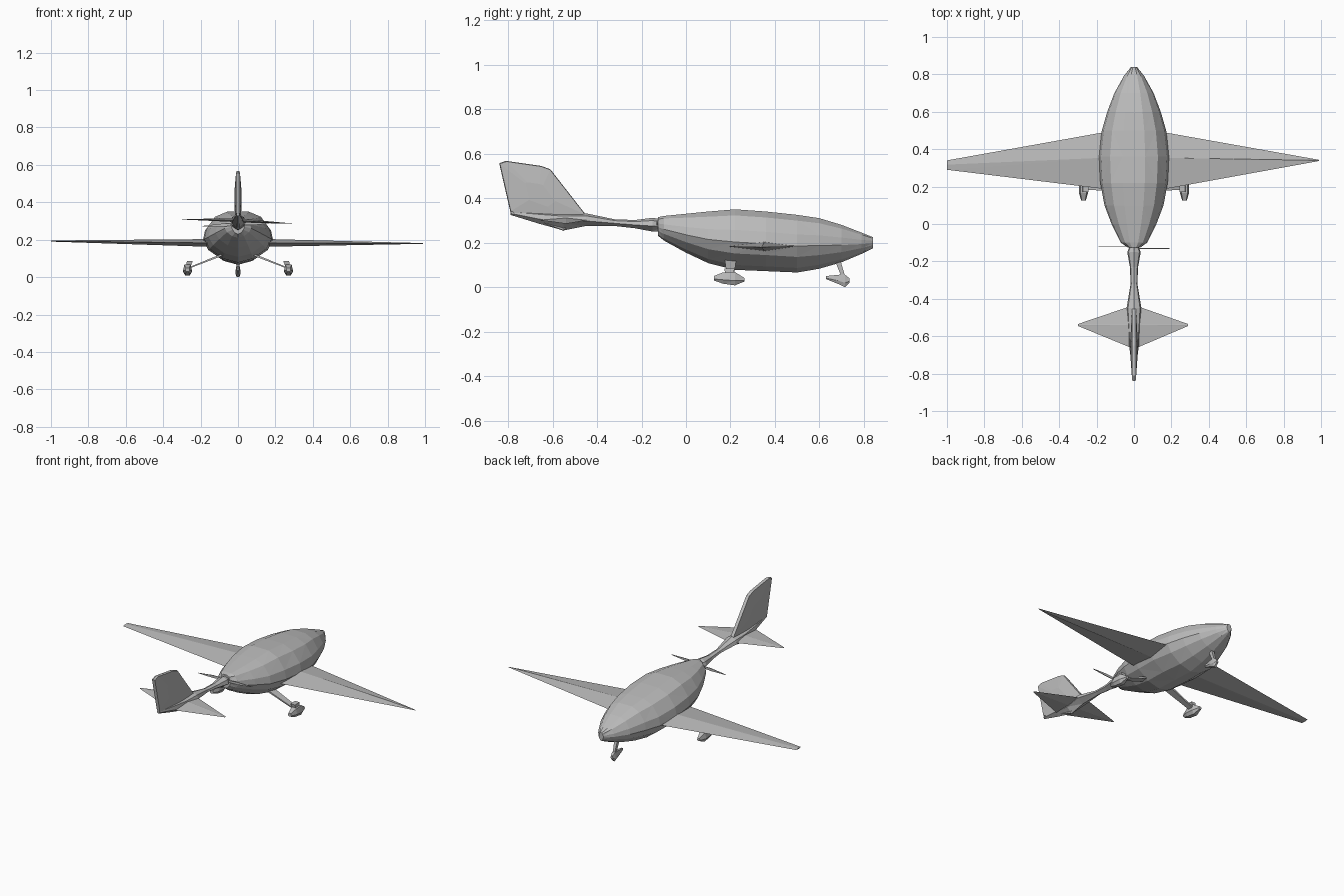
import bpy, bmesh
from mathutils import Vector

cube = bpy.data.objects.get("Cube")
if cube:
    bpy.data.objects.remove(cube, do_unlink=True)

grey = bpy.data.materials.new("airframe_grey")
grey.use_nodes = True
tone = (0.5, 0.5, 0.5, 1)
grey.diffuse_color = tone
grey.node_tree.nodes["Principled BSDF"].inputs["Base Color"].default_value = tone


def loft(name, rings):
    """Skin a list of equal-length rings and cap both ends."""
    bm = bmesh.new()
    rows = [[bm.verts.new(p) for p in ring] for ring in rings]
    n = len(rows[0])
    for a, b in zip(rows, rows[1:]):
        for i in range(n):
            j = (i + 1) % n
            bm.faces.new((a[i], a[j], b[j], b[i]))
    bm.faces.new(rows[0])
    bm.faces.new(rows[-1])
    bmesh.ops.remove_doubles(bm, verts=bm.verts, dist=0.0005)
    bmesh.ops.triangulate(bm, faces=bm.faces)
    bmesh.ops.recalc_face_normals(bm, faces=bm.faces)
    mesh = bpy.data.meshes.new(name)
    bm.to_mesh(mesh)
    bm.free()
    mesh.materials.append(grey)
    ob = bpy.data.objects.new(name, mesh)
    bpy.context.collection.objects.link(ob)
    return ob


def body_ring(y, half, low, high, profile):
    """Symmetric section: profile holds (width, height) fractions from top to bottom."""
    pts = [(w * half, y, low + h * (high - low)) for w, h in profile]
    return pts + [(-x, y, z) for x, y, z in reversed(pts) if x > 0]


def foil_ring(x, front, back, z, thick):
    """Diamond wing section across the y axis."""
    ridge = back + 0.55 * (front - back)
    return [(x, front, z), (x, ridge, z + thick), (x, back, z), (x, ridge, z - thick)]


def strut(name, a, b, wide, deep):
    """Tapered square strut from a to b."""
    ring = lambda p, k: [(p[0] + sx * wide * k, p[1] + sy * deep * k, p[2])
                         for sx, sy in ((-1, -1), (1, -1), (1, 1), (-1, 1))]
    return loft(name, [ring(a, 1.3), ring(b, 0.8)])


# Cabin: faceted pod with flattish roof and keeled belly
pod = [(0.32, 1), (0.68, 0.9), (0.94, 0.66), (1, 0.46), (0.84, 0.27), (0.45, 0.08), (0, 0)]
stations = [(-0.125, 0.035, 0.23, 0.315), (-0.1, 0.07, 0.21, 0.32), (0, 0.12, 0.155, 0.33),
            (0.1, 0.158, 0.108, 0.34), (0.22, 0.18, 0.078, 0.35), (0.36, 0.188, 0.072, 0.34),
            (0.5, 0.172, 0.066, 0.325), (0.6, 0.143, 0.083, 0.31), (0.7, 0.105, 0.112, 0.28),
            (0.79, 0.055, 0.15, 0.245), (0.84, 0.016, 0.175, 0.225)]
loft("cabin", [body_ring(*s, pod) for s in stations])

# Tail boom
tube = [(0, 1), (0.8, 0.8), (1, 0.4), (0, 0)]
boom = [(-0.11, 0.02, 0.25, 0.305), (-0.15, 0.036, 0.25, 0.312), (-0.23, 0.022, 0.265, 0.302),
        (-0.32, 0.018, 0.275, 0.305), (-0.45, 0.04, 0.275, 0.332), (-0.55, 0.034, 0.255, 0.335),
        (-0.66, 0.025, 0.285, 0.338), (-0.79, 0.008, 0.325, 0.342)]
loft("tail_boom", [body_ring(*s, tube) for s in boom])

# Fin: outline thickened in the middle
outline = [(-0.45, 0.325), (-0.61, 0.53), (-0.65, 0.545), (-0.81, 0.568),
           (-0.84, 0.557), (-0.79, 0.34), (-0.55, 0.253)]
mid = Vector((-0.66, 0.42))
side = lambda x, k: [(x, *mid.lerp(Vector(p), k)) for p in outline]
loft("tail_fin", [side(-0.018, 0.35), side(-0.01, 0.98), side(0, 1),
                  side(0.01, 0.98), side(0.018, 0.35)])

# Wings and tailplane, with slightly different tips on each side
loft("right_wing", [foil_ring(-1, 0.34, 0.29, 0.193, 0.003),
                    foil_ring(-0.18, 0.487, 0.19, 0.183, 0.02),
                    foil_ring(0, 0.5, 0.18, 0.18, 0.02)])
loft("left_wing", [foil_ring(0, 0.5, 0.18, 0.18, 0.02),
                   foil_ring(0.18, 0.487, 0.19, 0.183, 0.02),
                   foil_ring(0.99, 0.343, 0.337, 0.18, 0.002)])
loft("tailplane", [foil_ring(-0.3, -0.535, -0.545, 0.309, 0.001),
                   foil_ring(-0.02, -0.44, -0.66, 0.305, 0.01),
                   foil_ring(0.02, -0.44, -0.66, 0.302, 0.01),
                   foil_ring(0.29, -0.535, -0.545, 0.286, 0.001)])

# Pusher propeller
for name, s in (("left", 1), ("right", -1)):
    loft(name + "_propeller_blade",
         [[(s * x, -0.125 - s * 0.006 + dy, 0.282 + s * x * 0.05 + dz)
           for dy, dz in ((-0.002, -h), (0.002, -h), (0.002, h), (-0.002, h))]
          for x, h in ((0.02, 0.006), (0.09, 0.008), (0.19, 0.001))])

# Main undercarriage
shoe = [(0.7, 1), (1, 0.35), (0.5, 0)]
for name, s in (("left", 1), ("right", -1)):
    strut(name + "_main_leg", (s * 0.07, 0.2, 0.125), (s * 0.26, 0.2, 0.05), 0.012, 0.02)
    strut(name + "_leg_fairing", (s * 0.258, 0.195, 0.115 - 0.03), (s * 0.27, 0.195, 0.04),
          0.012, 0.018)
    spat = loft(name + "_wheel_spat",
                [body_ring(y, w, lo, hi, shoe) for y, w, lo, hi in
                 ((0.125, 0.012, 0.03, 0.05), (0.165, 0.024, 0.016, 0.066),
                  (0.22, 0.024, 0.008, 0.068), (0.262, 0.01, 0.025, 0.042))])
    spat.location.x = s * 0.27

# Nose undercarriage
strut("nose_leg", (0, 0.68, 0.125), (0, 0.71, 0.04), 0.008, 0.01)
loft("nose_wheel_spat",
     [body_ring(y, w, lo, hi, shoe) for y, w, lo, hi in
      ((0.63, 0.006, 0.036, 0.05), (0.69, 0.014, 0.012, 0.056),
       (0.715, 0.014, 0, 0.056), (0.735, 0.008, 0.02, 0.04))])
